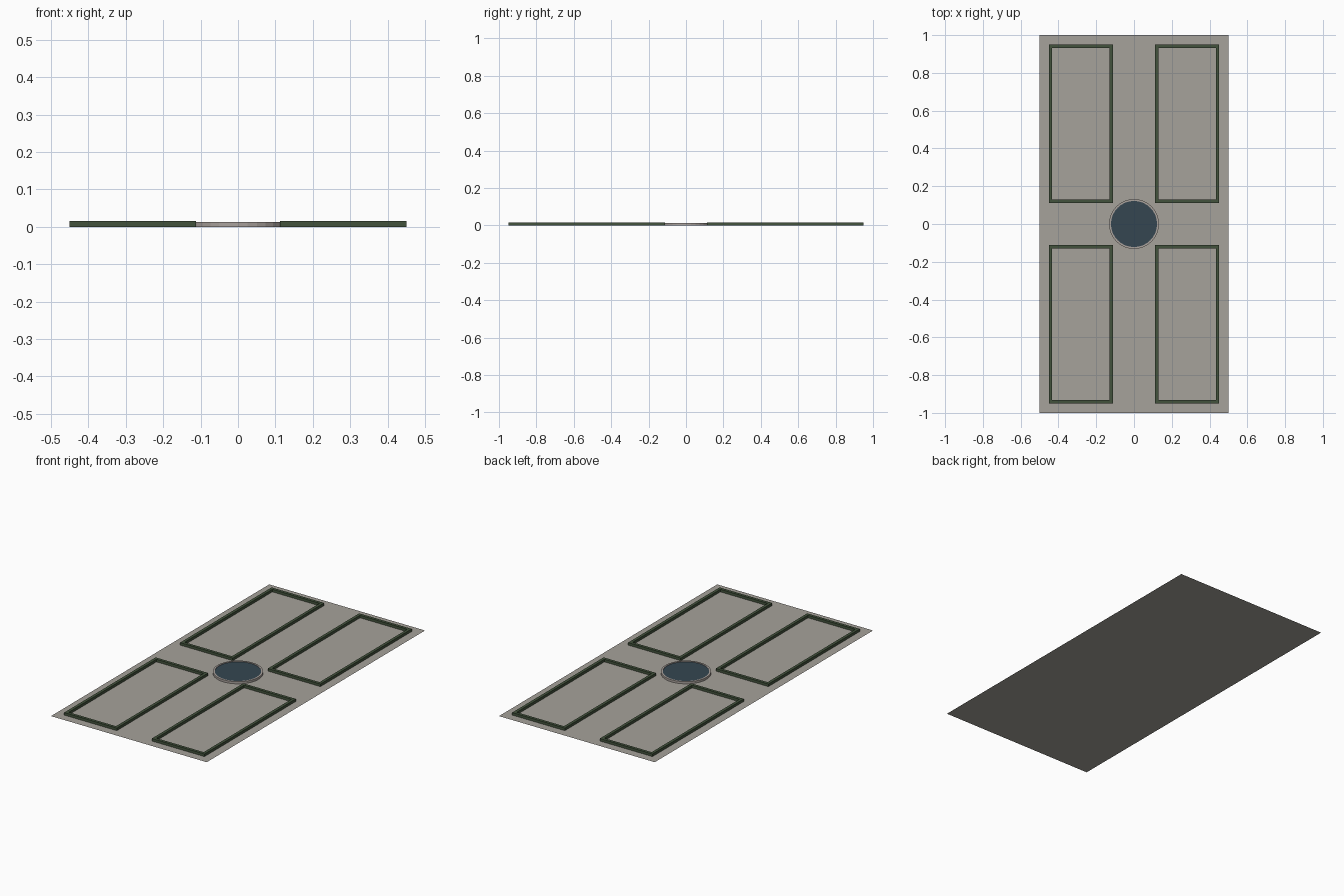
import bpy, bmesh, math

if "Cube" in bpy.data.objects:
    bpy.data.objects.remove(bpy.data.objects["Cube"])


def material(name, rgb):
    m = bpy.data.materials.new(name)
    m.diffuse_color = (*rgb, 1)
    m.use_nodes = True
    m.node_tree.nodes["Principled BSDF"].inputs["Base Color"].default_value = m.diffuse_color
    return m


STONE = material("paving_stone", (0.38, 0.36, 0.325))
RIM = material("rim_stone", (0.40, 0.36, 0.335))
HEDGE = material("hedge_green", (0.055, 0.085, 0.045))
WATER = material("pool_water", (0.035, 0.062, 0.083))


def finish(name, bm, mat):
    me = bpy.data.meshes.new(name)
    bm.to_mesh(me)
    bm.free()
    me.materials.append(mat)
    ob = bpy.data.objects.new(name, me)
    bpy.context.collection.objects.link(ob)
    return ob


def wall_loop(name, outer, inner, h, mat):
    """Closed wall between two matching outlines, open underneath."""
    bm = bmesh.new()
    n = len(outer)
    rings = [[bm.verts.new((x, y, z)) for x, y in pts]
             for pts, z in ((outer, 0), (outer, h), (inner, h), (inner, 0))]
    for a, b in zip(rings, rings[1:]):
        for i in range(n):
            j = (i + 1) % n
            bm.faces.new((a[i], a[j], b[j], b[i]))
    return finish(name, bm, mat)


def rect(x0, x1, y0, y1):
    return [(x0, y0), (x1, y0), (x1, y1), (x0, y1)]


def circle(r, n=32):
    return [(r * math.cos(2 * math.pi * i / n), r * math.sin(2 * math.pi * i / n))
            for i in range(n)]


def plate(name, pts, z, mat):
    bm = bmesh.new()
    bm.faces.new([bm.verts.new((x, y, z)) for x, y in pts])
    return finish(name, bm, mat)


# Paved ground
plate("paving", rect(-0.5, 0.5, -1, 1), 0, STONE)

# Four low hedges bordering the plots
W = 0.017
for sx, xs in ((-1, "left"), (1, "right")):
    for sy, ys in ((-1, "front"), (1, "back")):
        x0, x1 = sorted((sx * 0.1125, sx * 0.45))
        y0, y1 = sorted((sy * 0.1125, sy * 0.95))
        wall_loop(f"hedge_{ys}_{xs}", rect(x0, x1, y0, y1),
                  rect(x0 + W, x1 - W, y0 + W, y1 - W), 0.015, HEDGE)

# Round pool: stone rim and water surface
wall_loop("pool_rim", circle(0.132), circle(0.122), 0.0125, RIM)
plate("pool_water", circle(0.122), 0.010, WATER)
